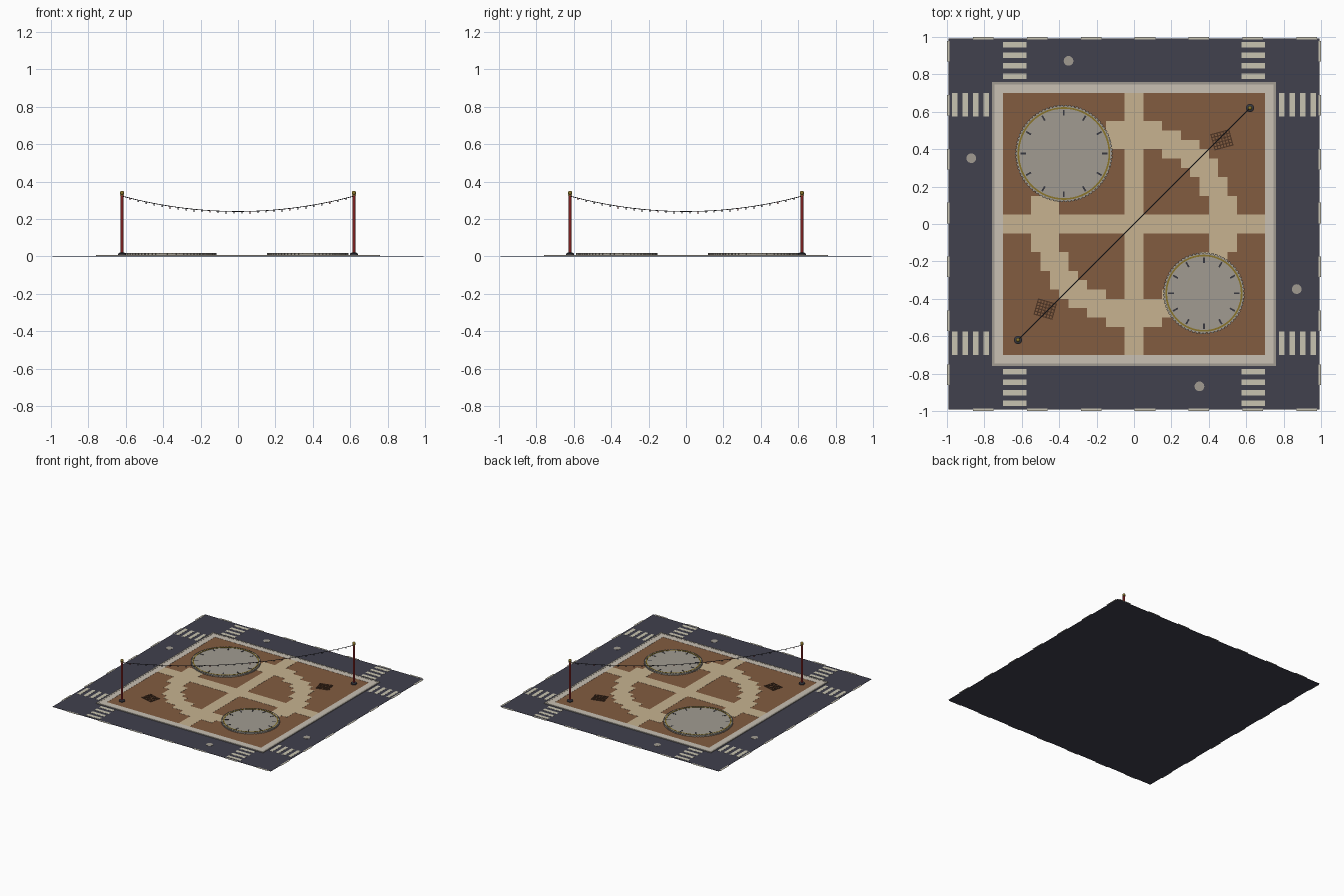
import bpy, bmesh, math
from mathutils import Matrix, Vector

if "Cube" in bpy.data.objects:
    bpy.data.objects.remove(bpy.data.objects["Cube"])


def mat(name, r, g, b):
    m = bpy.data.materials.new(name)
    m.diffuse_color = (r, g, b, 1)
    m.use_nodes = True
    m.node_tree.nodes["Principled BSDF"].inputs["Base Color"].default_value = m.diffuse_color
    return m


ASPHALT = mat("asphalt", 0.052, 0.052, 0.075)
SOIL = mat("brown soil", 0.225, 0.107, 0.051)
SAND = mat("sand path", 0.57, 0.45, 0.28)
PAVING = mat("pale paving", 0.58, 0.53, 0.45)
STONE = mat("grey stone", 0.355, 0.33, 0.285)
PAINT = mat("road paint", 0.58, 0.55, 0.44)
BRASS = mat("brass", 0.26, 0.18, 0.025)
RED = mat("dark red", 0.21, 0.015, 0.015)
IRON = mat("dark iron", 0.04, 0.04, 0.05)
GRATE = mat("dark brown", 0.075, 0.035, 0.018)


def finish(bm, name, m, smooth=False):
    bmesh.ops.recalc_face_normals(bm, faces=bm.faces[:])
    me = bpy.data.meshes.new(name)
    bm.to_mesh(me)
    bm.free()
    me.materials.append(m)
    ob = bpy.data.objects.new(name, me)
    bpy.context.collection.objects.link(ob)
    if smooth:
        bpy.context.view_layer.objects.active = ob
        ob.select_set(True)
        bpy.ops.object.shade_smooth_by_angle()
        ob.select_set(False)
    return ob


def box(bm, x, y, z0, z1, sx, sy, rot=None):
    """Box by plan centre, bottom, top, full size; optional outer matrix."""
    mx = Matrix.Translation((x, y, (z0 + z1) / 2)) @ Matrix.Diagonal((sx, sy, z1 - z0, 1))
    bmesh.ops.create_cube(bm, size=1, matrix=(rot @ mx) if rot else mx)


def cyl(bm, x, y, z0, z1, r0, r1=None, n=24):
    bmesh.ops.create_cone(bm, cap_ends=True, segments=n, radius1=r0,
                          radius2=r0 if r1 is None else r1, depth=z1 - z0,
                          matrix=Matrix.Translation((x, y, (z0 + z1) / 2)))


def lathe_ring(bm, x, y, r0, r1, z0, z1, n=64):
    """Ring with a rectangular section."""
    prof = [(r0, z0), (r1, z0), (r1, z1), (r0, z1)]
    rows = [[bm.verts.new((x + r * math.cos(a), y + r * math.sin(a), z)) for r, z in prof]
            for a in (2 * math.pi * i / n for i in range(n))]
    for i in range(n):
        a, b = rows[i], rows[(i + 1) % n]
        for k in range(4):
            bm.faces.new((a[k], b[k], b[(k + 1) % 4], a[(k + 1) % 4]))


def frame(bm, inner, outer, z0, z1):
    """Square frame from four non-overlapping bars."""
    w, c = outer - inner, (outer + inner) / 2
    for s in (-1, 1):
        box(bm, 0, s * c, z0, z1, 2 * outer, w)
        box(bm, s * c, 0, z0, z1, w, 2 * inner)


# Road, soil bed, pavement and kerb
bm = bmesh.new(); box(bm, 0, 0, 0, 0.0015, 1.985, 1.985); finish(bm, "road", ASPHALT)
bm = bmesh.new(); box(bm, 0, 0, 0.001, 0.005, 1.4, 1.4); finish(bm, "soil_bed", SOIL)
bm = bmesh.new(); frame(bm, 0.70, 0.745, 0.0002, 0.006); finish(bm, "pavement", PAVING)
bm = bmesh.new(); frame(bm, 0.745, 0.76, 0.0002, 0.007); finish(bm, "kerb", STONE)

# Sand paths: a cross and a ring, stepped on a square grid
bm = bmesh.new()
C = 0.05
for i in range(-14, 14):
    for j in range(-14, 14):
        x, y = (i + 0.5) * C, (j + 0.5) * C
        if min(abs(x), abs(y)) < C or 0.405 < math.hypot(x, y) < 0.545:
            bm.faces.new([bm.verts.new((x + a * C / 2, y + b * C / 2, 0.006))
                          for a, b in ((-1, -1), (1, -1), (1, 1), (-1, 1))])
bmesh.ops.remove_doubles(bm, verts=bm.verts[:], dist=0.001)
ext = bmesh.ops.extrude_face_region(bm, geom=bm.faces[:])
for v in ext["geom"]:
    if isinstance(v, bmesh.types.BMVert):
        v.co.z = 0.0045
finish(bm, "sand_paths", SAND)

# Crosswalk stripes and edge lane dashes
bm = bmesh.new()
for s in (-1, 1):
    for t in (-1, 1):
        for k in range(4):
            d = 0.79 + 0.056 * k
            box(bm, t * 0.638, s * d, 0.001, 0.0025, 0.126, 0.028)
            box(bm, s * d, t * 0.638, 0.001, 0.0025, 0.028, 0.126)
finish(bm, "crosswalk_stripes", PAINT)
bm = bmesh.new()
for s in (-1, 1):
    for k in range(7):
        d = -0.805 + 0.288 * k
        box(bm, d, s * 0.9935, 0.001, 0.0025, 0.11, 0.013)
        box(bm, s * 0.9935, d, 0.001, 0.0025, 0.013, 0.11)
finish(bm, "lane_dashes", PAINT)

# Manhole covers
bm = bmesh.new()
for x, y in ((-0.35, 0.872), (-0.87, 0.352), (0.87, -0.348), (0.35, -0.868)):
    cyl(bm, x, y, 0.001, 0.003, 0.026)
finish(bm, "manhole_covers", STONE)

# Two round stone platforms with stone rim, brass ring and hour ticks
for name, x, y, r in (("large", -0.375, 0.377, 0.26), ("small", 0.374, -0.37, 0.218)):
    bm = bmesh.new()
    cyl(bm, x, y, 0.004, 0.016, r - 0.006, n=64)
    n = int(r * 300)
    for i in range(n):
        m = Matrix.Translation((x, y, 0)) @ Matrix.Rotation(2 * math.pi * i / n, 4, 'Z')
        box(bm, r - 0.007, 0, 0.004, 0.0175, 0.014, 0.014, m)
    finish(bm, name + "_platform", STONE)
    bm = bmesh.new()
    lathe_ring(bm, x, y, r - 0.021, r - 0.012, 0.015, 0.0185)
    finish(bm, name + "_brass_ring", BRASS)
    bm = bmesh.new()
    for i in range(12):
        m = Matrix.Translation((x, y, 0)) @ Matrix.Rotation(math.pi * i / 6, 4, 'Z')
        box(bm, r - 0.042, 0, 0.015, 0.0175, 0.03, 0.009, m)
    finish(bm, name + "_ticks", IRON)

# Rotated lattice grates on the soil
for k, (x, y, a) in enumerate(((0.47, 0.45, 15), (-0.475, -0.455, -16))):
    bm = bmesh.new()
    m = Matrix.Translation((x, y, 0)) @ Matrix.Rotation(math.radians(a), 4, 'Z')
    for i in range(7):
        box(bm, (i - 3) * 0.0165, 0, 0.004, 0.008, 0.006, 0.09, m)
    for j in range(6):
        box(bm, 0, (j - 2.5) * 0.0168, 0.004, 0.0085, 0.105, 0.006, m)
    finish(bm, f"lattice_grate_{k}", GRATE)

# Corner posts with bases and brass knobs
P = 0.62
for k, s in enumerate((-1, 1)):
    p = s * P
    bm = bmesh.new()
    cyl(bm, p, p, 0.004, 0.014, 0.022)
    cyl(bm, p, p, 0.014, 0.02, 0.022, 0.011)
    finish(bm, f"post_base_{k}", IRON, True)
    bm = bmesh.new(); cyl(bm, p, p, 0.015, 0.332, 0.009, n=16)
    finish(bm, f"post_{k}", RED, True)
    bm = bmesh.new()
    cyl(bm, p, p, 0.326, 0.331, 0.011, n=16)
    bmesh.ops.create_uvsphere(bm, u_segments=16, v_segments=10, radius=0.0115,
                              matrix=Matrix.Translation((p, p, 0.339)))
    finish(bm, f"post_knob_{k}", BRASS, True)


# Sagging rope between the posts
def sag(t):
    return Vector((t * P, t * P, 0.24 + 0.082 * t * t))


bm = bmesh.new()
N, rr, S = 40, 0.002, 6
side, rows = Vector((1, -1, 0)).normalized(), []
for i in range(N + 1):
    c = sag(2 * i / N - 1)
    rows.append([bm.verts.new(c + side * rr * math.cos(a) + Vector((0, 0, rr * math.sin(a))))
                 for a in (2 * math.pi * k / S for k in range(S))])
for a, b in zip(rows, rows[1:]):
    for k in range(S):
        bm.faces.new((a[k], a[(k + 1) % S], b[(k + 1) % S], b[k]))
finish(bm, "rope", IRON, True)

# Small hanging lamps: dark sockets, every fifth one red
dark, red = bmesh.new(), bmesh.new()
for i in range(28):
    c = sag((i - 13.5) / 14.5)
    b = red if i % 5 == 0 else dark
    cyl(b, c.x, c.y, c.z - 0.011, c.z - 0.001, 0.0042, 0.0025, n=8)
finish(dark, "hanging_lamps_dark", IRON)
finish(red, "hanging_lamps_red", RED)
